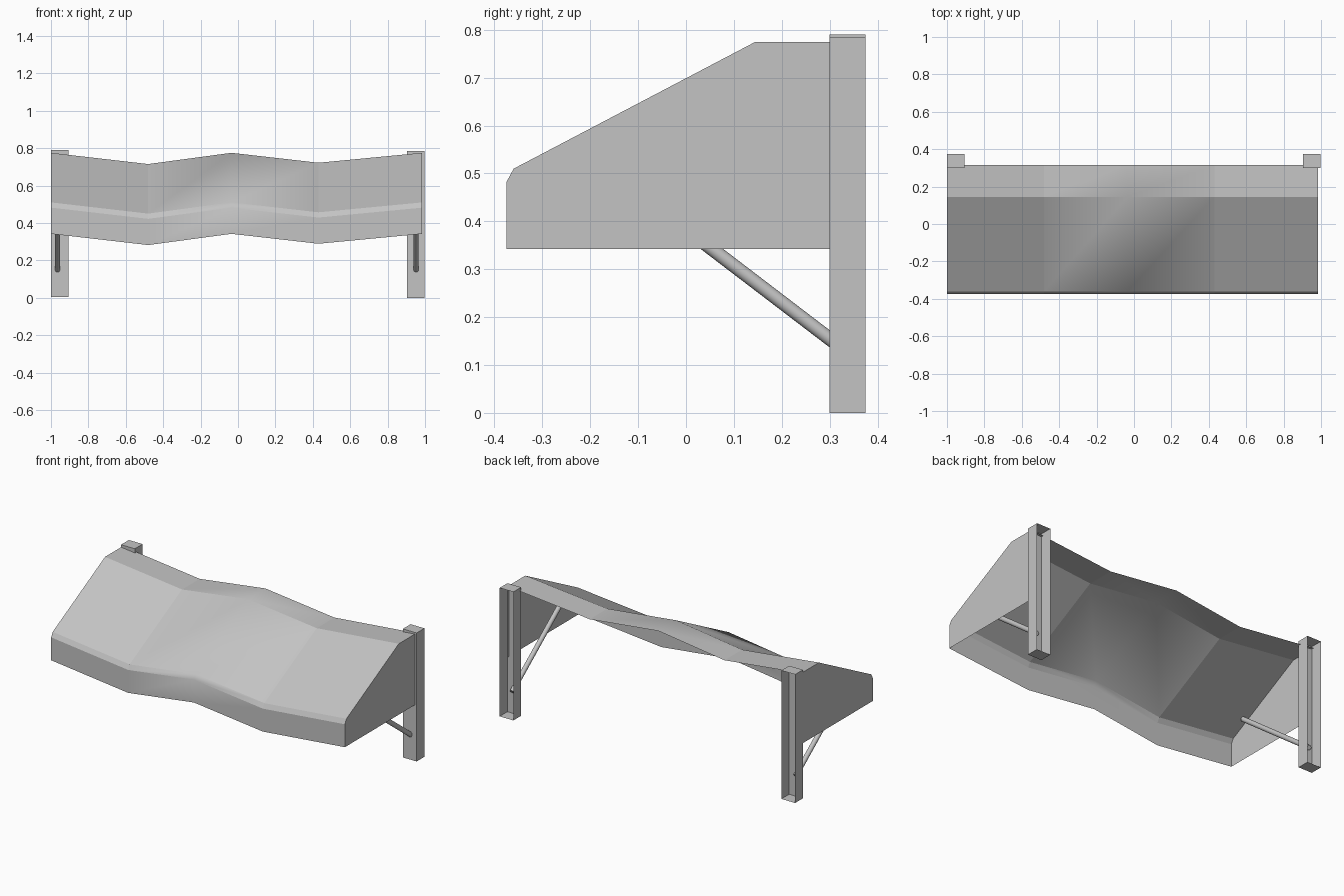
import bpy, bmesh, math
from mathutils import Vector

cube = bpy.data.objects.get("Cube")
if cube:
    bpy.data.objects.remove(cube)

grey = bpy.data.materials.new("matte grey")
grey.use_nodes = True
grey.diffuse_color = (0.55, 0.55, 0.55, 1)
grey.node_tree.nodes["Principled BSDF"].inputs["Base Color"].default_value = grey.diffuse_color


def add_object(name, verts, faces):
    mesh = bpy.data.meshes.new(name)
    mesh.from_pydata(verts, [], faces)
    mesh.materials.append(grey)
    mesh.update()
    obj = bpy.data.objects.new(name, mesh)
    bpy.context.collection.objects.link(obj)
    return obj


# Canopy section (y, z) from the valance hem to the rear edge
profile = [(-0.375, 0.342), (-0.375, 0.482), (-0.36, 0.51), (0.145, 0.775), (0.315, 0.775)]
# Stations along the width (x, sag)
stations = [(-1.0, 0), (-0.48, 0.06), (-0.035, 0), (0.43, 0.053), (0.985, 0)]
rows, middle = len(profile), 2

verts = [(x, y, z - sag) for x, sag in stations for y, z in profile]
faces = []
for i in range(len(stations) - 1):
    for j in range(rows - 1):
        a = i * rows + j
        faces.append((a, a + rows, a + rows + 1, a + 1))
canopy = add_object("canopy", verts, faces)

# Soften only the central fold of the canopy
mesh = canopy.data
mesh.polygons.foreach_set("use_smooth", [True] * len(mesh.polygons))
normals = []
for poly in mesh.polygons:
    for v in poly.vertices:
        soft = v // rows == middle
        normals.append(Vector(mesh.vertices[v].normal if soft else poly.normal))
mesh.normals_split_custom_set(normals)

# Flat end panels closing the canopy
for side, x in (("right", -1.0), ("left", 0.985)):
    outline = [(x, y, z) for y, z in profile] + [(x, 0.315, 0.342)]
    order = list(range(len(outline)))
    if side == "left":
        order.reverse()
    panel = add_object(side + "_end_panel", outline, [order])
    # Flip so that the panel faces outward
    if panel.data.polygons[0].normal.x * x < 0:
        panel.data.flip_normals()


def add_post(name, x0, x1, z0, z1):
    """Thin channel post, capped at both ends and open at the back."""
    bm = bmesh.new()
    bmesh.ops.create_cube(bm, size=1)
    for v in bm.verts:
        v.co = (x1 if v.co.x > 0 else x0,
                0.375 if v.co.y > 0 else 0.3,
                z1 if v.co.z > 0 else z0)
    bm.normal_update()
    back = [f for f in bm.faces if f.normal.y > 0.5]
    bmesh.ops.delete(bm, geom=back, context='FACES_ONLY')
    obj = add_object(name, [], [])
    bm.to_mesh(obj.data)
    bm.free()


def add_brace(name, x):
    """Round diagonal strut from the post up to the canopy."""
    low, high = Vector((x, 0.318, 0.141)), Vector((x, -0.235, 0.563))
    axis = high - low
    bpy.ops.mesh.primitive_cylinder_add(
        vertices=20, radius=0.0143, depth=axis.length, location=(low + high) / 2,
        rotation=axis.to_track_quat('Z', 'Y').to_euler())
    obj = bpy.context.object
    obj.name = name
    obj.data.materials.append(grey)
    bpy.ops.object.shade_smooth_by_angle(angle=math.radians(40))


add_post("right_post", -1.0, -0.907, 0.005, 0.79)
add_post("left_post", 0.904, 0.997, 0.0, 0.785)
add_brace("right_brace", -0.965)
add_brace("left_brace", 0.952)
